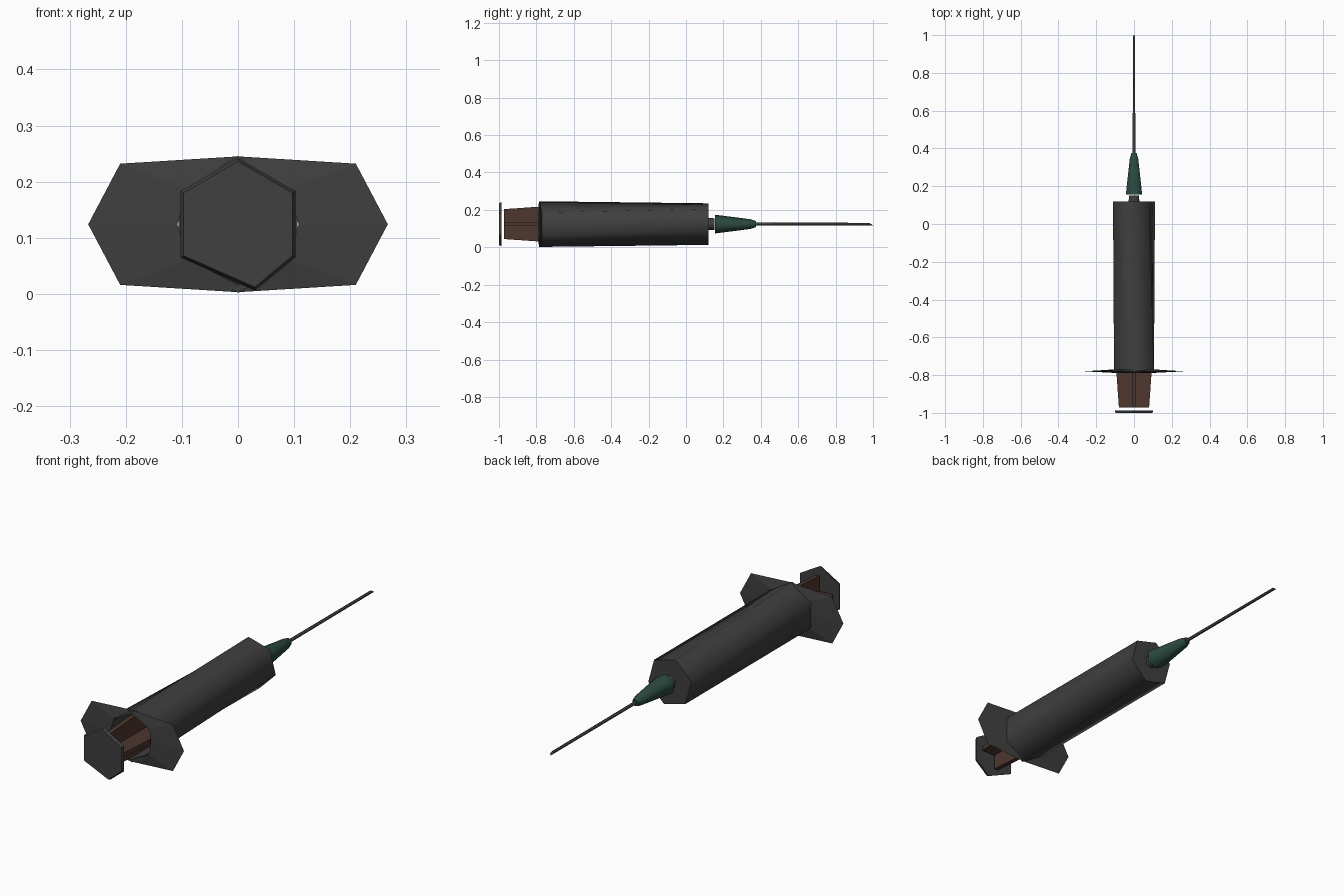
import bpy, bmesh, math

if "Cube" in bpy.data.objects:
    bpy.data.objects.remove(bpy.data.objects["Cube"])

ZC = 0.124  # height of the syringe axis


def material(name, rgb):
    m = bpy.data.materials.new(name)
    m.diffuse_color = (*rgb, 1)
    m.use_nodes = True
    m.node_tree.nodes["Principled BSDF"].inputs["Base Color"].default_value = m.diffuse_color
    return m


GREY = material("dark grey", (0.05, 0.05, 0.05))
BROWN = material("dark brown", (0.075, 0.038, 0.028))
GREEN = material("dark green", (0.024, 0.068, 0.053))


def finish(name, bm, mat, smooth=None):
    bmesh.ops.recalc_face_normals(bm, faces=bm.faces[:])
    me = bpy.data.meshes.new(name)
    bm.to_mesh(me)
    bm.free()
    me.materials.append(mat)
    ob = bpy.data.objects.new(name, me)
    bpy.context.collection.objects.link(ob)
    if smooth:
        bpy.ops.object.select_all(action='DESELECT')
        ob.select_set(True)
        bpy.context.view_layer.objects.active = ob
        bpy.ops.object.shade_smooth_by_angle(angle=math.radians(smooth))
    return ob


def ring(bm, y, r, phase=30, n=6):
    pts = [math.radians(phase + 360 * i / n) for i in range(n)]
    return [bm.verts.new((r * math.cos(a), y, ZC + r * math.sin(a))) for a in pts]


def bridge(bm, a, b):
    n = len(a)
    for i in range(n):
        bm.faces.new((a[i], a[(i + 1) % n], b[(i + 1) % n], b[i]))


def lathe(name, rings, mat, smooth=None):
    """Six-sided solid through (y, radius, phase) rings, closed at both ends."""
    bm = bmesh.new()
    loops = [ring(bm, *r) for r in rings]
    for a, b in zip(loops, loops[1:]):
        bridge(bm, a, b)
    bm.faces.new(loops[0])
    bm.faces.new(loops[-1])
    return finish(name, bm, mat, smooth)


# Hollow barrel, slightly twisted, open at the plunger end
lathe("barrel", [(0.10, 0.104, 45), (-0.785, 0.112, 30), (-0.785, 0.122, 30),
                 (0.12, 0.115, 45)], GREY, 65)

# Finger flange: long octagonal plate, thin at the rim, with a hole
bm = bmesh.new()
outline = [(0.267, 0), (0.21, 0.108), (0, 0.121), (-0.21, 0.108),
           (-0.267, 0), (-0.21, -0.108), (0, -0.121), (0.21, -0.108)]
hole = [math.radians(a) for a in (0, 35, 90, 145, 180, 215, 270, 325)]
rim = [bm.verts.new((x, -0.78, ZC + z)) for x, z in outline]
sides = [[bm.verts.new((0.108 * math.cos(a), y, ZC + 0.108 * math.sin(a))) for a in hole]
         for y in (-0.788, -0.770)]
bridge(bm, rim, sides[0])
bridge(bm, sides[0], sides[1])
bridge(bm, sides[1], rim)
finish("finger_flange", bm, GREY)

# Plunger rod: two crossed tapering ribs
bm = bmesh.new()
for vertical in (False, True):
    ends = []
    for y, w in ((-0.972, 0.08), (-0.80, 0.092), (0.0, 0.092)):
        loop = []
        for u, v in ((w, 0.01), (-w, 0.01), (-w, -0.01), (w, -0.01)):
            x, z = (v, u) if vertical else (u, v)
            loop.append(bm.verts.new((x, y, ZC + z)))
        ends.append(loop)
    bridge(bm, ends[0], ends[1])
    bridge(bm, ends[1], ends[2])
    bm.faces.new(ends[0])
    bm.faces.new(ends[2])
finish("plunger_rod", bm, BROWN)

# Plunger stopper inside the barrel
lathe("plunger_stopper", [(0.0, 0.1, 45), (0.06, 0.1, 45), (0.085, 0.07, 45)], BROWN, 40)

# Thumb rest disc, with an uneven bottom corner
disc = lathe("thumb_rest", [(-1.0, 0.112, 30), (-0.987, 0.118, 30)], GREY)
for v in disc.data.vertices:
    if v.co.z < ZC - 0.1:
        v.co.x += 0.03

# Nozzle, needle hub and needle
lathe("nozzle", [(0.11, 0.033, 30), (0.152, 0.031, 30)], GREY, 65)
lathe("needle_hub", [(0.155, 0.05, 30), (0.345, 0.026, 30), (0.375, 0.016, 30)], GREEN, 65)
needle = lathe("needle", [(0.36, 0.008, 30), (0.99, 0.007, 30)], GREY, 65)
for v in needle.data.vertices:  # slanted tip
    if v.co.y > 0.9:
        v.co.y += (ZC - v.co.z) / 0.007 * 0.01
